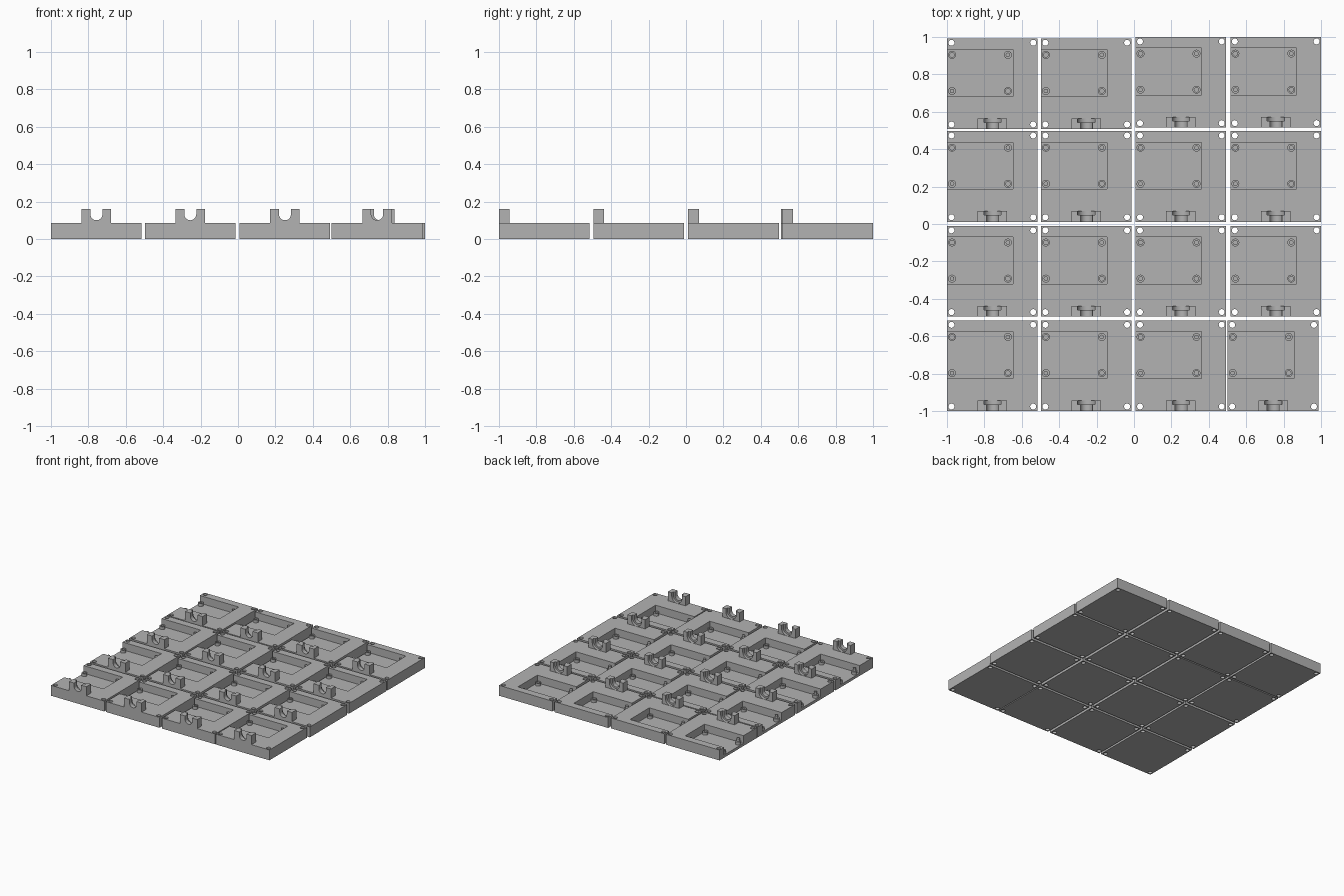
import bpy, math

if "Cube" in bpy.data.objects:
    bpy.data.objects.remove(bpy.data.objects["Cube"])

SIZE, THICK = 0.485, 0.085      # tile edge and height
FLOOR = 0.022                   # floor level of the pocket

grey = bpy.data.materials.new("grey_plastic")
grey.diffuse_color = (0.45, 0.45, 0.45, 1)
grey.use_nodes = True
grey.node_tree.nodes["Principled BSDF"].inputs["Base Color"].default_value = grey.diffuse_color


def mesh_object(name, verts, faces):
    me = bpy.data.meshes.new(name)
    me.from_pydata(verts, [], faces)
    me.materials.append(grey)
    ob = bpy.data.objects.new(name, me)
    bpy.context.collection.objects.link(ob)
    return ob


def prism(name, outline, lo, hi, along_y=False):
    """Extrude a counter-clockwise outline along z, or an xz outline along y."""
    n = len(outline)
    if along_y:
        verts = [(a, hi, b) for a, b in outline] + [(a, lo, b) for a, b in outline]
    else:
        verts = [(a, b, lo) for a, b in outline] + [(a, b, hi) for a, b in outline]
    faces = [tuple(reversed(range(n))), tuple(range(n, 2 * n))]
    faces += [(i, (i + 1) % n, n + (i + 1) % n, n + i) for i in range(n)]
    return mesh_object(name, verts, faces)


def box(name, x0, x1, y0, y1, z0, z1):
    return prism(name, [(x0, y0), (x1, y0), (x1, y1), (x0, y1)], z0, z1)


def circle(x, y, r, n=24):
    return [(x + r * math.cos(2 * math.pi * i / n),
             y + r * math.sin(2 * math.pi * i / n)) for i in range(n)]


def tube(name, x, y, r_out, r_in, z0, z1, n=24):
    verts = []
    for r, z in ((r_out, z0), (r_out, z1), (r_in, z1), (r_in, z0)):
        verts += [(a, b, z) for a, b in circle(x, y, r, n)]
    faces = [(k * n + i, k * n + (i + 1) % n,
              (k + 1) % 4 * n + (i + 1) % n, (k + 1) % 4 * n + i)
             for k in range(4) for i in range(n)]
    return mesh_object(name, verts, faces)


def cut(target, cutter):
    mod = target.modifiers.new("cut", 'BOOLEAN')
    mod.operation, mod.solver, mod.object = 'DIFFERENCE', 'EXACT', cutter
    bpy.context.view_layer.objects.active = target
    bpy.ops.object.modifier_apply(modifier=mod.name)
    bpy.data.objects.remove(cutter)


def clip_layer(name, y0, y1, r):
    """Block with a round-bottomed slot open at the top."""
    cx, cz, top, w = 0.243, 0.132, 0.16, 0.079
    arc = [(cx + r * math.cos(a), cz + r * math.sin(a))
           for a in (-math.pi * i / 16 for i in range(17))]
    outline = [(cx - w, THICK), (cx + w, THICK), (cx + w, top), (cx + r, top)]
    outline += arc + [(cx - r, top), (cx - w, top)]
    return prism(name, outline, y0, y1, along_y=True)


# Base plate with a pocket open on its left edge and four corner holes
plate = box("plate", 0, SIZE, 0, SIZE, 0, THICK)
cut(plate, box("pocket_cutter", -0.05, 0.354, 0.174, 0.425, FLOOR, 0.2))
for x in (0.024, SIZE - 0.024):
    for y in (0.024, SIZE - 0.024):
        cut(plate, prism("hole_cutter", circle(x, y, 0.016), -0.1, 0.2))

# Slotted clip with a wider recess at the back
parts = [plate, clip_layer("clip_front", 0, 0.035, 0.032),
         clip_layer("clip_back", 0.035, 0.057, 0.046)]

# Standoffs: two hollow, two with a locating pin
for x, y in ((0.027, 0.396), (0.326, 0.203), (0.027, 0.203), (0.326, 0.396)):
    parts.append(tube("standoff", x, y, 0.021, 0.012, FLOOR, 0.045))
for x, y in ((0.027, 0.203), (0.326, 0.396)):
    parts.append(prism("pin", circle(x, y, 0.012), FLOOR, 0.068))

# Merge the parts into one tile
bpy.ops.object.select_all(action='DESELECT')
for p in parts:
    p.select_set(True)
bpy.context.view_layer.objects.active = plate
bpy.ops.object.join()
bpy.ops.object.shade_smooth_by_angle(angle=math.radians(30))
tile_mesh = plate.data
bpy.data.objects.remove(plate)

# Lay out the four by four grid; a few tiles sit slightly off the grid
columns = (-1.0, -0.498, 0.008, 0.515)
rows = (-1.0, -0.495, 0.012, 0.508)
for r, y in enumerate(rows):
    for c, x in enumerate(columns):
        if r == 0 and c == 3:
            x = 0.501
        if r == 3 and c >= 2:
            y = 0.515
        ob = bpy.data.objects.new(f"tile_{r + 1}_{c + 1}", tile_mesh)
        ob.location = (x, y, 0)
        bpy.context.collection.objects.link(ob)
